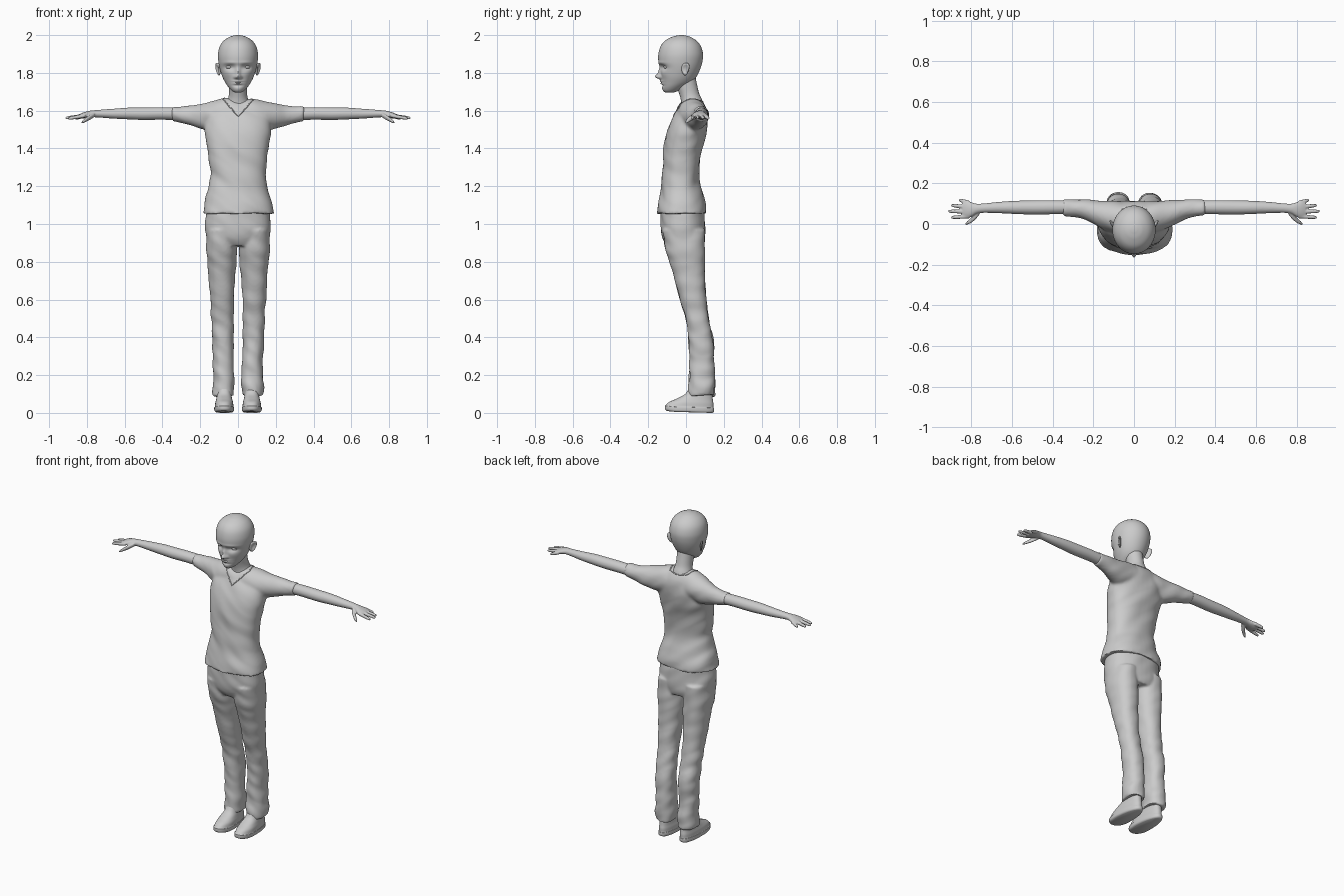
import bpy, bmesh, math
from mathutils import Vector, noise
from mathutils.bvhtree import BVHTree


def spline(secs, steps):
    """Catmull-Rom interpolation of cross-section rows."""
    out = []
    for i in range(len(secs) - 1):
        a, b, c, d = (secs[max(0, min(len(secs) - 1, i + k))] for k in (-1, 0, 1, 2))
        for j in range(steps):
            t = j / steps
            out.append([.5 * (2*q + (r - p)*t + (2*p - 5*q + 4*r - s)*t*t + (3*q - p - 3*r + s)*t**3)
                        for p, q, r, s in zip(a, b, c, d)])
    return out + [list(secs[-1])]


def loft(bm, secs, axis='z', n=40, steps=5, p=2.0, mx=1):
    """Rows: (position on axis, cross centre, cross radius, y min, y max)."""
    rings = []
    for t, c, r, y0, y1 in spline(secs, steps):
        ring = []
        for k in range(n):
            a = 2 * math.pi * k / n
            ca, sa = math.cos(a), math.sin(a)
            u = c + r * math.copysign(abs(ca) ** (2 / p), ca)
            y = (y0 + y1) / 2 + (y1 - y0) / 2 * math.copysign(abs(sa) ** (2 / p), sa)
            x, z = (u, t) if axis == 'z' else (t, u)
            ring.append(bm.verts.new((x * mx, y, z)))
        rings.append(ring)
    for A, B in zip(rings, rings[1:]):
        for k in range(n):
            bm.faces.new((A[k], A[(k + 1) % n], B[(k + 1) % n], B[k]))
    bm.faces.new(rings[0])
    bm.faces.new(rings[-1])


def finish(name, bm, voxel=0, smooth=4, warp=None):
    """Turn a bmesh into an object, optionally fusing its pieces and warping it."""
    bmesh.ops.recalc_face_normals(bm, faces=bm.faces[:])
    me = bpy.data.meshes.new(name)
    bm.to_mesh(me)
    bm.free()
    ob = bpy.data.objects.new(name, me)
    bpy.context.collection.objects.link(ob)
    if voxel:
        m = ob.modifiers.new("fuse", 'REMESH')
        m.mode, m.voxel_size = 'VOXEL', voxel
        m = ob.modifiers.new("soften", 'SMOOTH')
        m.factor, m.iterations = .5, smooth
        dg = bpy.context.evaluated_depsgraph_get()
        ob.data = bpy.data.meshes.new_from_object(ob.evaluated_get(dg))
        ob.modifiers.clear()
    if warp:
        moves = [warp(v.co.copy(), v.normal.copy()) for v in ob.data.vertices]
        for v, co in zip(ob.data.vertices, moves):
            v.co = co
    bpy.ops.object.select_all(action='DESELECT')
    ob.select_set(True)
    bpy.context.view_layer.objects.active = ob
    bpy.ops.object.shade_smooth_by_angle(angle=math.radians(50))
    return ob


def folds(amp, fx, fz):
    return lambda co, no: co + no * amp * noise.noise(Vector((co.x * fx, co.y * fx, co.z * fz + co.x * 9)))


# Shirt: torso fused with a shoulder-and-sleeve bar
bm = bmesh.new()
loft(bm, [(1.055, .003, .19, -.153, .108), (1.10, .002, .181, -.148, .105), (1.16, 0, .163, -.138, .088),
          (1.22, 0, .151, -.13, .073), (1.3, 0, .15, -.123, .069), (1.4, 0, .163, -.118, .086),
          (1.48, 0, .174, -.105, .106), (1.55, 0, .172, -.078, .114), (1.61, 0, .135, -.042, .108),
          (1.655, 0, .09, -.005, .085)], p=2.3)
half = [(.08, 1.58, .083, -.045, .11), (.14, 1.572, .078, -.03, .115), (.2, 1.572, .066, 0, .119),
        (.26, 1.576, .05, .028, .121), (.35, 1.584, .039, .041, .121)]
loft(bm, [(-r[0], *r[1:]) for r in half[::-1]] + [(0, 1.58, .083, -.05, .105)] + half, axis='x')
shirt = finish("shirt", bm, .008, 6, folds(.007, 7, 14))

# Neckline: V-shaped seam laid on the shirt
bm = bmesh.new()
bm.from_mesh(shirt.data)
tree = BVHTree.FromBMesh(bm)
bm.free()
side = [(0, -.1, 1.585), (.045, -.06, 1.625), (.08, 0, 1.665), (.06, .08, 1.67), (0, .1, 1.655)]
loop = side + [(-x, y, z) for x, y, z in side[-2:0:-1]]
pts = []
for a, b in zip(loop, loop[1:] + loop[:1]):
    pts += [tree.find_nearest(Vector(a).lerp(Vector(b), k / 8))[0] for k in range(8)]
cu = bpy.data.curves.new("neckline", 'CURVE')
cu.dimensions, cu.bevel_depth = '3D', .003
sp = cu.splines.new('POLY')
sp.points.add(len(pts) - 1)
for q, co in zip(sp.points, pts):
    q.co = (*co, 1)
sp.use_cyclic_u = True
bpy.context.collection.objects.link(bpy.data.objects.new("neckline", cu))

# Trousers: pelvis fused with two legs
bm = bmesh.new()
loft(bm, [(1.09, 0, .165, -.135, .095), (1.0, 0, .173, -.135, .10), (.93, 0, .17, -.125, .102),
          (.885, 0, .155, -.1, .09)], p=2.3)
for s in (-1, 1):
    loft(bm, [(.97, .088, .078, -.125, .1), (.86, .087, .081, -.108, .10), (.8, .086, .077, -.088, .1),
              (.7, .086, .069, -.06, .102), (.6, .085, .062, -.032, .108), (.5, .082, .059, -.003, .122),
              (.4, .080, .058, .012, .143), (.3, .079, .056, .016, .148), (.2, .077, .056, .018, .15),
              (.14, .078, .059, .012, .153), (.09, .076, .058, .014, .152)], mx=s, p=2.2)
finish("trousers", bm, .0075, 5, lambda co, no: folds(.005 + .009 * max(0, .7 - co.z), 9, 16)(co, no))

# Shoes: sole and upper in one loft, narrower at the heel
for s, label in ((-1, "right"), (1, "left")):
    bm = bmesh.new()
    loft(bm, [(.005, .073, .046, -.1, .138), (.012, .073, .053, -.111, .148), (.03, .073, .054, -.112, .149),
              (.034, .073, .05, -.108, .145), (.055, .073, .049, -.088, .145), (.075, .073, .045, -.05, .142),
              (.10, .073, .042, -.005, .14), (.14, .073, .04, .02, .138)], mx=s, p=2.4, steps=4)

    def shape_shoe(co, no):
        f = max(0, min(1, (co.y + .02) / .15))
        co.x = s * .073 + (co.x - s * .073) * (1 - .18 * f)
        co.z = max(0, co.z - .005 * f) + .012 * max(0, -co.y / .11 - .5)
        return co
    finish(label + "_shoe", bm, warp=shape_shoe)

# Arms: forearm, palm, fingers and thumb fused
fingers = [(.105, .118, .862, 1.558), (.082, .092, .9, 1.56), (.06, .063, .914, 1.561), (.038, .032, .9, 1.558)]
for s, label in ((-1, "right"), (1, "left")):
    bm = bmesh.new()
    loft(bm, [(.28, 1.582, .033, .05, .115), (.40, 1.585, .033, .048, .117), (.50, 1.584, .033, .047, .116),
              (.58, 1.585, .031, .049, .114), (.66, 1.584, .026, .053, .109), (.74, 1.584, .02, .055, .101),
              (.775, 1.583, .018, .05, .1), (.80, 1.579, .017, .036, .107), (.825, 1.573, .015, .029, .113),
              (.845, 1.568, .011, .034, .108)], axis='x', mx=s)
    for y0, y1, tip, tz in fingers:
        rows = []
        for f, r in ((0, .0105), (.5, .010), (.85, .0085), (.97, .006), (1, .002)):
            y = y0 + (y1 - y0) * f
            rows.append((.81 + (tip - .81) * f, 1.574 + (tz - 1.574) * f, r, y - r, y + r))
        loft(bm, rows, axis='x', n=16, mx=s)
    loft(bm, [(.76, 1.578, .012, .045, .075), (.785, 1.564, .014, .018, .05), (.805, 1.552, .011, .003, .028),
              (.822, 1.541, .008, -.004, .013), (.83, 1.536, .002, -.004, .002)], axis='x', n=16, mx=s)
    finish(label + "_arm", bm, .004, 4)

# Neck
bm = bmesh.new()
loft(bm, [(1.57, 0, .09, -.03, .1), (1.63, 0, .068, -.025, .093), (1.66, 0, .054, -.028, .084),
          (1.69, 0, .048, -.036, .07), (1.73, 0, .048, -.05, .06), (1.78, 0, .05, -.06, .05)])
finish("neck", bm)

# Head: lofted skull with face relief (x, z, depth, x spread, z spread)
relief = [(0, 1.780, -.025, .010, .010), (0, 1.803, -.013, .008, .018), (.013, 1.777, -.008, .007, .006),
          (.044, 1.830, .014, .020, .011), (.042, 1.853, -.004, .024, .006), (0, 1.756, -.007, .016, .004),
          (0, 1.744, -.008, .014, .004), (0, 1.750, .002, .02, .002), (0, 1.733, .004, .02, .005),
          (0, 1.715, -.003, .016, .009), (.05, 1.795, -.004, .018, .016)]


def face(co, no):
    w = max(0, min(1, (-.05 - co.y) / .03))
    for x, z, d, sx, sz in relief:
        for fx in ({x, -x}):
            co.y += w * d * math.exp(-((co.x - fx) / sx) ** 2 / 2 - ((co.z - z) / sz) ** 2 / 2)
    return co


bm = bmesh.new()
loft(bm, [(1.695, 0, .014, -.108, -.07), (1.705, 0, .032, -.119, -.04), (1.725, 0, .051, -.125, -.005),
          (1.75, 0, .068, -.128, .033), (1.78, 0, .083, -.131, .056), (1.82, 0, .096, -.136, .075),
          (1.86, 0, .104, -.146, .087), (1.90, 0, .106, -.146, .09), (1.94, 0, .097, -.135, .079),
          (1.97, 0, .076, -.112, .056), (1.99, 0, .046, -.075, .023), (1.998, 0, .02, -.045, -.003),
          (2.0, 0, .003, -.028, -.02)], n=112, steps=9)
finish("head", bm, warp=face)

# Eyes and ears
for s, label in ((-1, "right"), (1, "left")):
    bm = bmesh.new()
    bmesh.ops.create_uvsphere(bm, u_segments=24, v_segments=16, radius=1)
    for v in bm.verts:
        v.co = Vector((s * .046 + v.co.x * .019, -.101 + v.co.y * .018, 1.831 + v.co.z * .0105))
    finish(label + "_eye", bm)
    bm = bmesh.new()
    bmesh.ops.create_uvsphere(bm, u_segments=32, v_segments=24, radius=1)
    for v in bm.verts:
        x, y, z = v.co
        r = math.hypot(y, z)
        if x > 0:
            x -= 1.1 * max(0, 1 - (r / .75) ** 2)
        y *= 1 + .25 * z
        v.co = Vector((s * (.105 + .009 * x + .011 * y + .004 * z), .0 + .021 * y - .003, 1.82 + .033 * z + .004 * y))
    finish(label + "_ear", bm)
